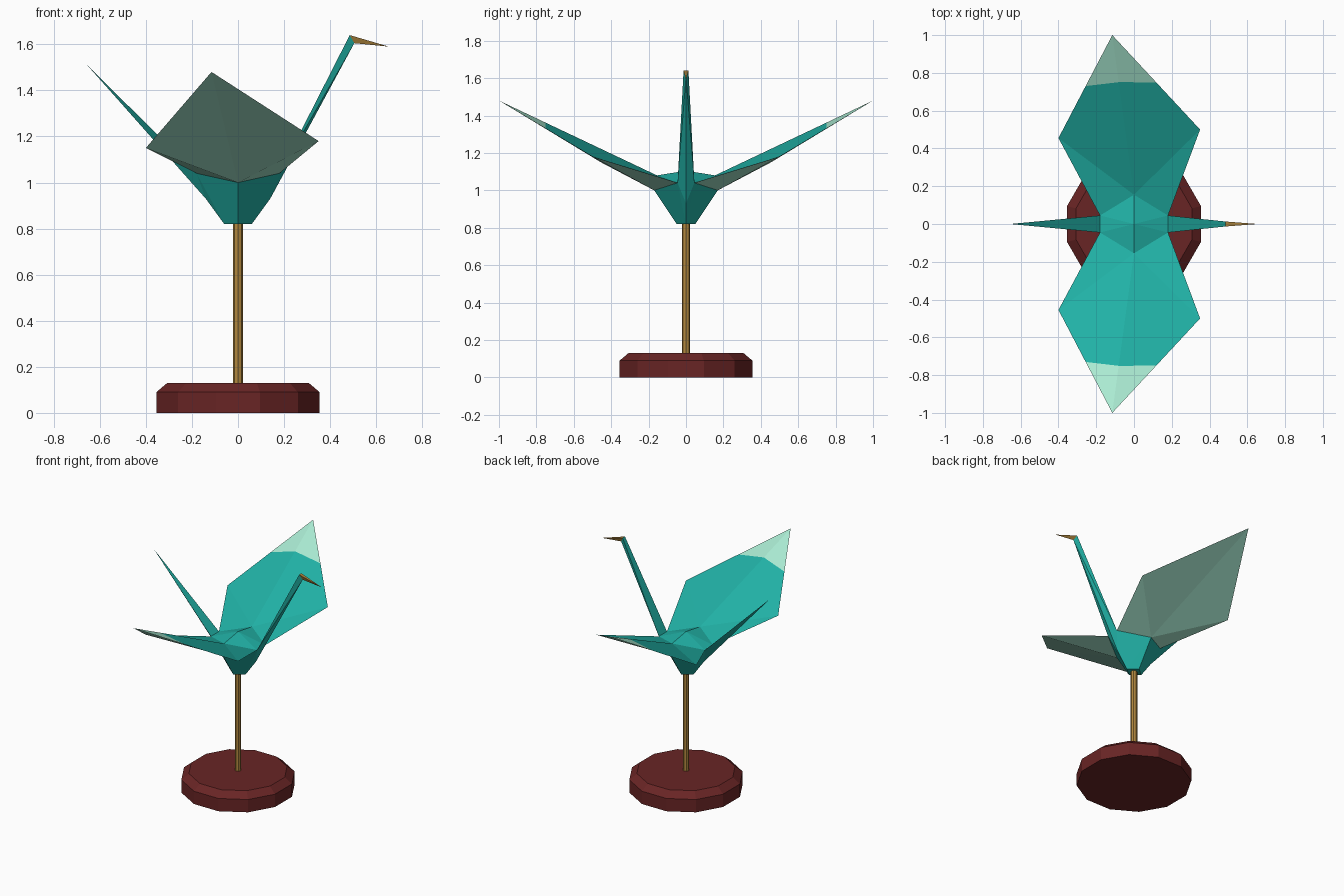
import bpy, bmesh, math
from mathutils import Vector

if "Cube" in bpy.data.objects:
    bpy.data.objects.remove(bpy.data.objects["Cube"])


def material(name, rgb):
    m = bpy.data.materials.new(name)
    m.diffuse_color = (*rgb, 1)
    m.use_nodes = True
    m.node_tree.nodes["Principled BSDF"].inputs["Base Color"].default_value = m.diffuse_color
    return m


TEAL = material("teal_paper", (0.015, 0.44, 0.38))
PALE = material("pale_paper", (0.40, 0.82, 0.64))
GOLD = material("brass", (0.45, 0.25, 0.05))
WOOD = material("dark_red_wood", (0.14, 0.018, 0.018))


def finish(bm, name, mats):
    bmesh.ops.recalc_face_normals(bm, faces=bm.faces[:])
    me = bpy.data.meshes.new(name)
    bm.to_mesh(me)
    bm.free()
    for m in mats:
        me.materials.append(m)
    ob = bpy.data.objects.new(name, me)
    bpy.context.collection.objects.link(ob)
    return ob


def hull(name, pts, mat):
    bm = bmesh.new()
    for p in pts:
        bm.verts.new(p)
    bmesh.ops.convex_hull(bm, input=bm.verts[:])
    return finish(bm, name, [mat])


def turned(name, profile, sides, turn, mat):
    """Low-poly solid from (radius, height) rings, capped at both ends."""
    bm = bmesh.new()
    rings = []
    for r, z in profile:
        angles = [turn + 2 * math.pi * i / sides for i in range(sides)]
        rings.append([bm.verts.new((r * math.cos(a), r * math.sin(a), z)) for a in angles])
    for lo, hi in zip(rings, rings[1:]):
        for i in range(sides):
            j = (i + 1) % sides
            bm.faces.new((lo[i], lo[j], hi[j], hi[i]))
    bm.faces.new(rings[0])
    bm.faces.new(rings[-1])
    return finish(bm, name, [mat])


# Stand: chamfered twelve-sided base and thin rod
turned("base", [(0.367, 0), (0.367, 0.09), (0.318, 0.13)], 12, math.radians(15), WOOD)
turned("rod", [(0.021, 0.12), (0.021, 0.83)], 8, 0, GOLD)

# Folded body: faceted hull tapering to a small diamond underneath
body = [(0, 0, 1.105)]
for s in (1, -1):
    body += [(0, s * 0.155, 1.08), (0, s * 0.17, 1.0), (s * 0.14, 0, 0.93),
             (s * 0.06, 0, 0.82), (0, s * 0.05, 0.82),
             (0.18, s * 0.045, 1.04), (-0.18, s * 0.045, 1.04)]
hull("body", body, TEAL)

# Neck, beak and tail: three-sided spikes
neck_root = [(0.18, 0.045, 1.04), (0.18, -0.045, 1.04), (0.14, 0, 0.93)]
neck_end = [(0.485, 0.013, 1.64), (0.485, -0.013, 1.64), (0.505, 0, 1.605)]
hull("neck", neck_root + neck_end, TEAL)
hull("beak", neck_end + [(0.655, 0, 1.59)], GOLD)
hull("tail", [(-x, y, z) for x, y, z in neck_root] + [(-0.655, 0, 1.51)], TEAL)


# Wings: ridged teal top with pale tip, pale underside
def wing(name, s):
    p = {
        "top": (0, 0.155, 1.08), "low": (0, 0.17, 1.0),
        "rf": (0.18, 0.045, 1.04), "rb": (-0.18, 0.045, 1.04),
        "front": (0.35, 0.5, 1.18), "back": (-0.40, 0.455, 1.15),
        "tip": (-0.115, 1.0, 1.48),
    }
    p = {k: Vector((x, s * y, z)) for k, (x, y, z) in p.items()}
    # where the pale tip begins along each edge
    for key, start, t in (("cf", "front", 0.5), ("cr", "top", 0.705), ("cb", "back", 0.505)):
        p[key] = p[start].lerp(p["tip"], t)
    bm = bmesh.new()
    v = {k: bm.verts.new(c) for k, c in p.items()}
    for keys, mat in (
        ("top rf front", 0), ("top front cf cr", 0), ("top cr cb back", 0), ("top back rb", 0),
        ("cr cf tip", 1), ("cr tip cb", 1),
        ("low front rf", 1), ("low tip cf front", 1), ("low back cb tip", 1), ("low rb back", 1),
        ("top low rf", 0), ("top rb low", 0),
    ):
        bm.faces.new([v[k] for k in keys.split()]).material_index = mat
    finish(bm, name, [TEAL, PALE])


wing("left_wing", 1)
wing("right_wing", -1)
